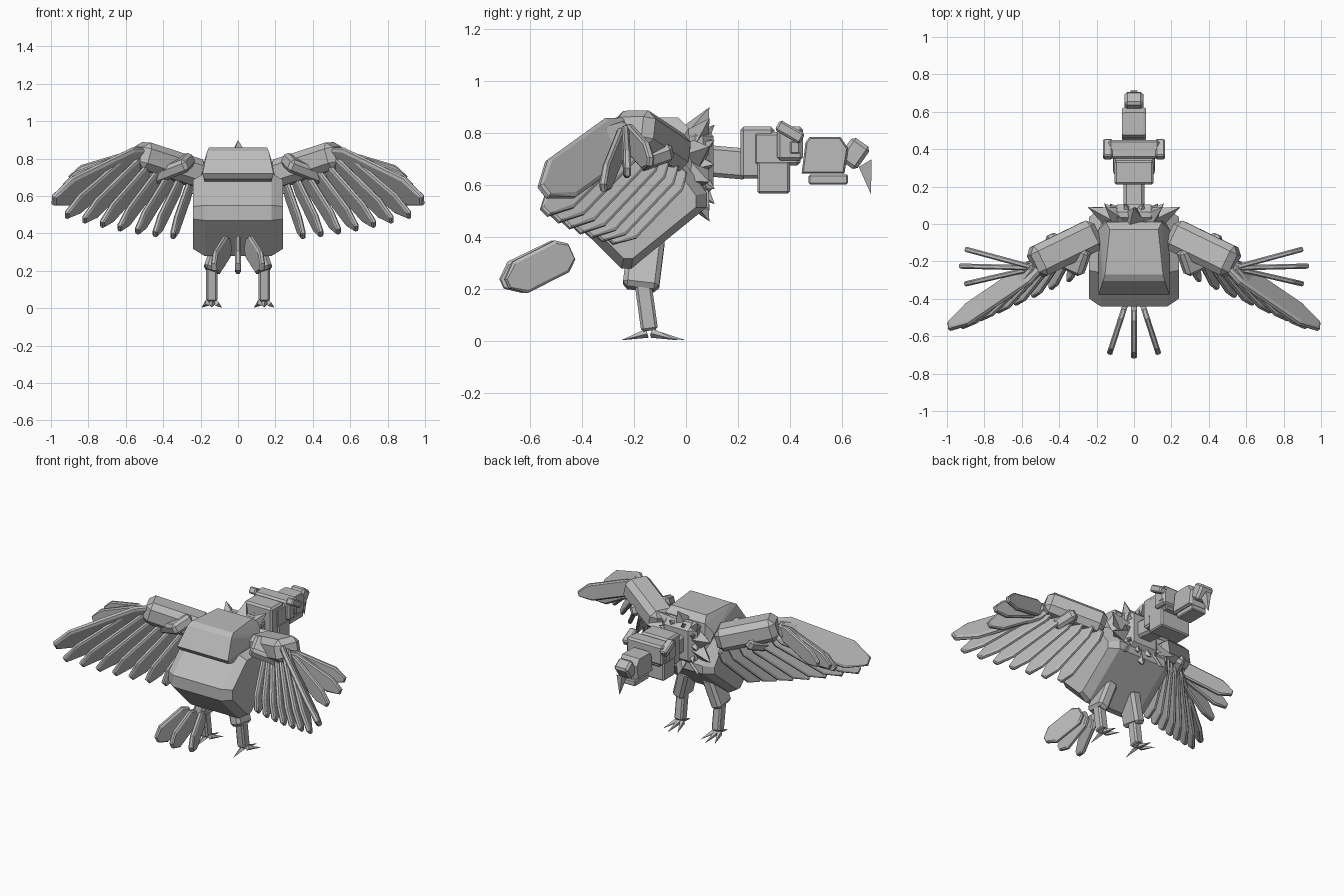
import bpy, bmesh, math
from mathutils import Vector, Matrix

if "Cube" in bpy.data.objects:
    bpy.data.objects.remove(bpy.data.objects["Cube"])

grey = bpy.data.materials.new("plain_grey")
grey.diffuse_color = (0.5, 0.5, 0.5, 1)
grey.use_nodes = True
grey.node_tree.nodes["Principled BSDF"].inputs["Base Color"].default_value = grey.diffuse_color


def finish(bm, name):
    bmesh.ops.recalc_face_normals(bm, faces=bm.faces[:])
    me = bpy.data.meshes.new(name)
    bm.to_mesh(me)
    bm.free()
    me.materials.append(grey)
    ob = bpy.data.objects.new(name, me)
    bpy.context.collection.objects.link(ob)
    return ob


def hull(name, pts):
    bm = bmesh.new()
    for p in pts:
        bm.verts.new(p)
    r = bmesh.ops.convex_hull(bm, input=bm.verts[:])
    junk = list({v for v in r["geom_interior"] + r["geom_unused"] if isinstance(v, bmesh.types.BMVert)})
    bmesh.ops.delete(bm, geom=junk, context='VERTS')
    bmesh.ops.dissolve_limit(bm, angle_limit=0.02, verts=bm.verts[:], edges=bm.edges[:])
    return finish(bm, name)


def frame(a, b, hint):
    # matrix with x along a->b, y towards hint, origin at a
    x = (b - a).normalized()
    y = Vector(hint)
    y = (y - x * y.dot(x)).normalized()
    m = Matrix((x, y, x.cross(y))).transposed().to_4x4()
    m.translation = a
    return m


def block(name, c, size, bev=0.012, tilt=0):
    # chamfered box, tilt is a turn about x
    bm = bmesh.new()
    bmesh.ops.create_cube(bm, size=1)
    bmesh.ops.scale(bm, vec=size, verts=bm.verts)
    bmesh.ops.bevel(bm, geom=bm.edges[:], offset=bev, segments=1, affect='EDGES')
    bm.transform(Matrix.Translation(c) @ Matrix.Rotation(math.radians(tilt), 4, 'X'))
    return finish(bm, name)


def limb(name, a, b, w, t, hint, bev):
    # chamfered box from a to b, w wide along hint, t thick
    a, b = Vector(a), Vector(b)
    L = (b - a).length
    bm = bmesh.new()
    bmesh.ops.create_cube(bm, size=1)
    bmesh.ops.scale(bm, vec=(L, w, t), verts=bm.verts)
    bmesh.ops.translate(bm, vec=(L / 2, 0, 0), verts=bm.verts)
    bmesh.ops.bevel(bm, geom=bm.edges[:], offset=bev, segments=1, affect='EDGES')
    bm.transform(frame(a, b, hint))
    return finish(bm, name)


def feather(name, a, b, w, t, hint):
    # pointed flat blade with chamfered rim
    a, b = Vector(a), Vector(b)
    L, m = (b - a).length, frame(a, b, hint)
    h = w / 2
    rim = [(0, h * .5), (L * .15, h), (L * .8, h), (L, h * .3),
           (L, -h * .3), (L * .8, -h), (L * .15, -h), (0, -h * .5)]
    pts = []
    for u, v in rim:
        for s in (-1, 1):
            pts.append(m @ Vector((u, v, s * t * .25)))
            pts.append(m @ Vector((L / 2 + (u - L / 2) * .97, v * .84, s * t * .5)))
    return hull(name, pts)


def spike(name, base, tip, r, n=4):
    base, tip = Vector(base), Vector(tip)
    m = frame(base, tip, (0.31, 0.9, 0.2))
    ring = [m @ Vector((0, r * math.cos(math.tau * i / n), r * math.sin(math.tau * i / n))) for i in range(n)]
    return hull(name, ring + [tip])


def slab(name, prof, rows):
    # side profile (y, z) repeated across x, scaled about its centre
    cy = sum(p[0] for p in prof) / len(prof)
    cz = sum(p[1] for p in prof) / len(prof)
    return hull(name, [(s * x, cy + (y - cy) * k, cz + (z - cz) * k)
                       for x, k in rows for s in (-1, 1) for y, z in prof])


# body and back hump
slab("body", [(-0.25, 0.28), (-0.21, 0.28), (0.08, 0.515), (0.08, 0.57), (-0.03, 0.72),
              (-0.26, 0.72), (-0.44, 0.55), (-0.44, 0.47)], [(0.18, 1), (0.24, 0.84)])
hull("back_hump", [(s * x, y, z) for s in (-1, 1) for x, y, z in (
    (0.13, -0.03, 0.86), (0.155, -0.27, 0.86), (0.165, -0.305, 0.84), (0.19, -0.38, 0.72),
    (0.18, -0.36, 0.69), (0.19, -0.03, 0.75), (0.15, 0.01, 0.82), (0.16, 0.03, 0.60))])

# neck and ruff
block("ruff_base", (0, 0.05, 0.69), (0.26, 0.11, 0.28), 0.04)
block("neck", (0, 0.13, 0.69), (0.11, 0.22, 0.12), 0.015, -5)
for i in range(10):
    t = math.pi / 2 + i * math.tau / 10
    c, s = math.cos(t), math.sin(t)
    spike("ruff_outer_spike", (c * 0.12, 0.03, 0.68 + s * 0.11), (c * 0.26, 0.09, 0.68 + s * 0.22), 0.065)
    t += math.tau / 20
    c, s = math.cos(t), math.sin(t)
    spike("ruff_inner_spike", (c * 0.10, 0.05, 0.68 + s * 0.10), (c * 0.16, 0.11, 0.68 + s * 0.16), 0.045)

# head
block("head_back", (0, 0.275, 0.725), (0.21, 0.13, 0.20))
block("head", (0, 0.35, 0.74), (0.22, 0.18, 0.13))
block("crown", (0, 0.40, 0.76), (0.27, 0.10, 0.13))
block("wattle", (0, 0.337, 0.63), (0.225, 0.125, 0.125), 0.008)
for s in (-1, 1):
    block("brow", (s * 0.14, 0.40, 0.805), (0.05, 0.11, 0.045), 0.008, -30)
    block("eye", (s * 0.12, 0.42, 0.745), (0.04, 0.04, 0.05), 0.006)

# beak
slab("upper_beak", [(0.445, 0.645), (0.46, 0.765), (0.475, 0.785), (0.595, 0.785), (0.625, 0.74),
                    (0.61, 0.645)], [(0.05, 1), (0.065, 0.92)])
block("lower_beak", (0, 0.548, 0.622), (0.11, 0.152, 0.038), 0.006)
block("beak_ridge", (0, 0.648, 0.722), (0.10, 0.085, 0.105), 0.014, -35)
hull("beak_hook", [(-0.02, 0.665, 0.67), (0.02, 0.665, 0.67), (-0.02, 0.715, 0.70),
                   (0.02, 0.715, 0.70), (0, 0.712, 0.565)])

# tail fan
for yaw in (-18, 0, 18):
    r = Matrix.Rotation(math.radians(yaw), 3, 'Z')
    a, b = (r @ Vector((0, y, 0)) for y in (-0.16, -0.42))
    feather("tail_feather", (a.x, a.y - 0.29, 0.345), (b.x, b.y - 0.29, 0.22), 0.135, 0.03, (0, 0, 1))

for s in (-1, 1):
    # leg and claws
    limb("thigh", (s * 0.085, -0.15, 0.40), (s * 0.148, -0.175, 0.20), 0.14, 0.08, (0, 1, 0), 0.018)
    limb("shin", (s * 0.14, -0.165, 0.22), (s * 0.14, -0.14, 0.04), 0.065, 0.06, (0, 1, 0), 0.01)
    for dx, dy in ((-0.055, 0.11), (0, 0.14), (0.055, 0.11), (0, -0.11)):
        spike("claw", (s * 0.14 + dx * .4, -0.14 + dy * .08, 0.03), (s * 0.14 + dx, -0.14 + dy, 0.003), 0.018)

    # wing arm
    limb("upper_arm", (s * 0.20, -0.05, 0.715), (s * 0.54, -0.215, 0.825), 0.175, 0.15, (s * .4, 1, 0), 0.035)
    limb("forearm", (s * 0.255, -0.215, 0.785), (s * 0.475, -0.11, 0.70), 0.15, 0.075, (s * .4, 1, 0), 0.018)

    # trailing feathers sweep from wing tip to body
    n = 7
    for i in range(n):
        f = i / (n - 1)
        root = (s * (0.54 - 0.29 * f), -0.22 + 0.20 * f, 0.82 - 0.15 * f)
        tip = (s * (0.92 - 0.57 * f), -0.545 + 0.25 * f, 0.495 - 0.11 * f * (1.5 - f * .5))
        feather("trailing_feather", root, tip, 0.135, 0.028, (0, -0.7, 0.7))

    # leading blade and edge-on feathers
    feather("leading_blade", (s * 0.49, -0.21, 0.82), (s * 0.99, -0.55, 0.575), 0.18, 0.035, (0, -0.6, 0.75))
    for tip in ((0.90, -0.135, 0.69), (0.93, -0.225, 0.65), (0.90, -0.32, 0.59)):
        feather("edge_feather", (s * 0.53, -0.235, 0.80), (s * tip[0], tip[1], tip[2]), 0.11, 0.028, (0, 0, 1))
